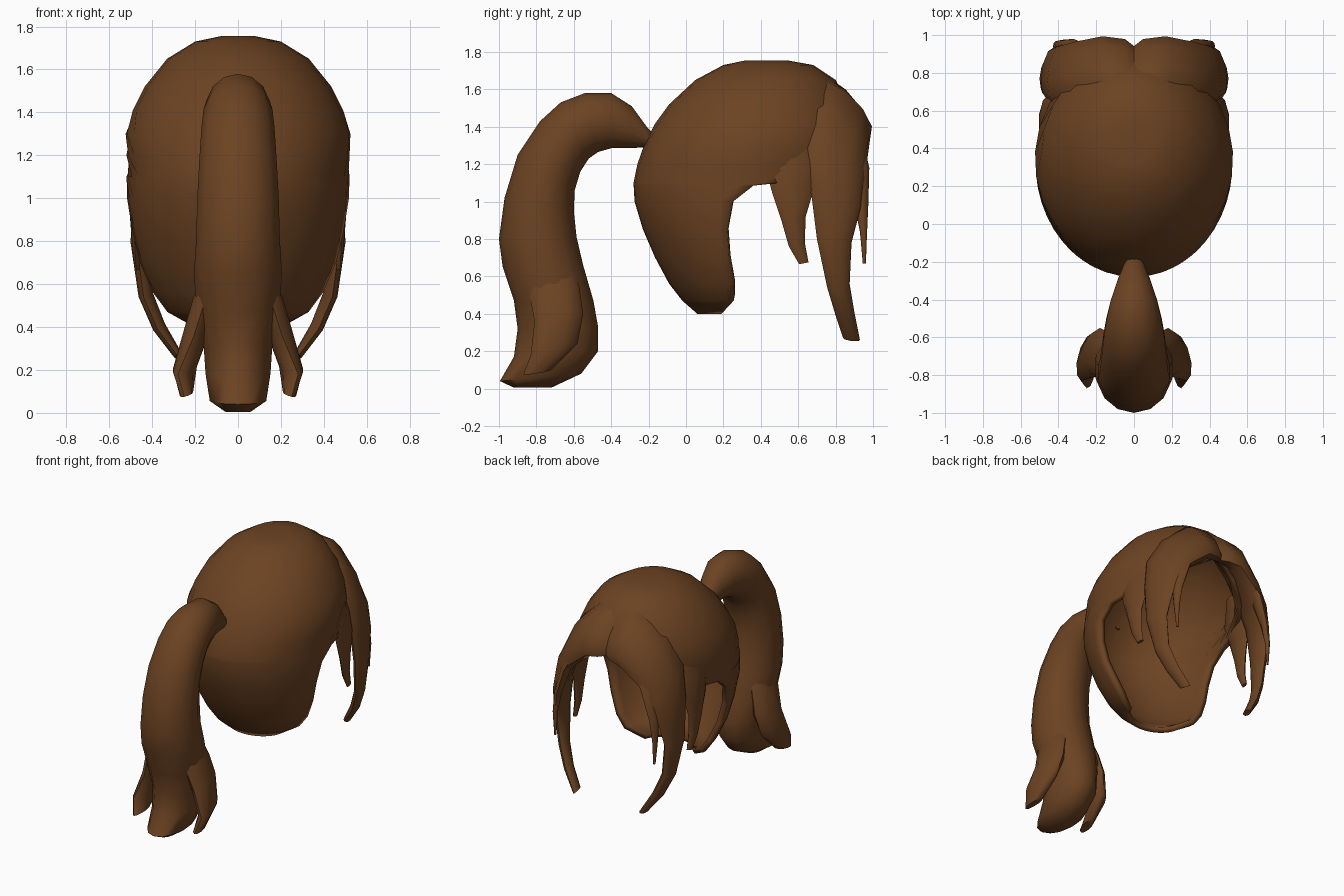
import bpy, bmesh, math
from mathutils import Vector

brown = bpy.data.materials.new("brown_hair")
brown.diffuse_color = (0.15, 0.056, 0.016, 1)


def finish(name, bm):
    me = bpy.data.meshes.new(name)
    bm.to_mesh(me)
    bm.free()
    for p in me.polygons:
        p.use_smooth = True
    ob = bpy.data.objects.new(name, me)
    bpy.context.collection.objects.link(ob)
    me.materials.append(brown)
    bpy.context.view_layer.objects.active = ob
    ob.select_set(True)
    bpy.ops.object.shade_smooth_by_angle(angle=math.radians(60))
    ob.select_set(False)
    return ob


def lock(name, rings, n=10, mirror=False):
    """Loft elliptical rings, each given by two edge points and a half thickness."""
    bm = bmesh.new()
    R = [(Vector(a), Vector(b), t) for a, b, t in rings]
    mids = [(a + b) / 2 for a, b, t in R]
    loops = []
    for i, (a, b, t) in enumerate(R):
        tan = mids[min(i + 1, len(R) - 1)] - mids[max(i - 1, 0)]
        half = (a - b) / 2
        nor = tan.cross(half).normalized() * t
        loops.append([bm.verts.new(mids[i] + half * math.cos(k * math.tau / n)
                                   + nor * math.sin(k * math.tau / n)) for k in range(n)])
    for p, q in zip(loops, loops[1:]):
        for k in range(n):
            bm.faces.new((p[k], p[(k + 1) % n], q[(k + 1) % n], q[k]))
    bm.faces.new(loops[0])
    bm.faces.new(loops[-1])
    bmesh.ops.recalc_face_normals(bm, faces=bm.faces[:])
    ob = finish(name, bm)
    if mirror:
        ob.modifiers.new("mirror", 'MIRROR').use_mirror_merge = False
    return ob


# scalp shell: horizontal rows (z, half width, back y, front y, y where the row stops)
rows = [(1.755, .08, .32, .54, 9), (1.73, .20, .20, .68, 9), (1.65, .33, .05, .80, 9),
        (1.52, .435, -.09, .87, 9), (1.41, .49, -.17, .91, 9), (1.30, .525, -.225, .91, .88),
        (1.20, .52, -.26, .91, .75), (1.10, .52, -.28, .91, .50), (1.085, .52, -.28, .91, .36),
        (1.00, .52, -.275, .90, .25), (.85, .50, -.23, .86, .22), (.70, .465, -.165, .80, .23),
        (.56, .40, -.09, .72, .255), (.47, .33, -.02, .58, .255), (.40, .21, .06, .40, .19)]
bm = bmesh.new()
N = 24
grid = []
for z, w, yb, yf, ye in rows:
    yc, ry = (yb + yf) / 2, (yf - yb) / 2
    te = math.acos(max(-1, min(1, (yc - ye) / ry)))
    ts = [te * (2 * j / N - 1) for j in range(N + 1)]
    grid.append([bm.verts.new((w * math.sin(t), yc - ry * math.cos(t), z)) for t in ts])
for p, q in zip(grid, grid[1:]):
    for j in range(N):
        bm.faces.new((p[j], q[j], q[j + 1], p[j + 1]))
crown = bm.verts.new((0, .43, 1.745))
for j in range(N):
    bm.faces.new((crown, grid[0][j], grid[0][j + 1]))
bmesh.ops.remove_doubles(bm, verts=bm.verts[:], dist=0.0005)
scalp = finish("scalp_hair", bm)
sol = scalp.modifiers.new("thickness", 'SOLIDIFY')
sol.thickness, sol.offset = 0.04, -1

# ponytail: outer (y, z), inner (y, z), half width
tail = [(-.17, 1.36, -.17, 1.30, .03), (-.21, 1.40, -.22, 1.29, .055), (-.29, 1.51, -.31, 1.285, .09),
        (-.40, 1.58, -.40, 1.285, .125), (-.54, 1.58, -.47, 1.265, .15), (-.67, 1.53, -.52, 1.23, .165),
        (-.78, 1.43, -.565, 1.16, .175), (-.90, 1.25, -.595, 1.06, .185), (-.97, 1.02, -.60, .95, .195),
        (-1.0, .80, -.585, .81, .20), (-.98, .65, -.55, .66, .21), (-.92, .47, -.495, .47, .20),
        (-.90, .32, -.47, .33, .165), (-.92, .17, -.47, .20, .155), (-.995, .04, -.56, .08, .135),
        (-.92, .005, -.72, .005, .06)]
lock("ponytail", [((0, a, b), (0, c, d), w) for a, b, c, d, w in tail], n=14)

# side prongs at the end of the ponytail, roots sunk into it
lock("ponytail_prong", [
    ((.08, -.82, .72), (.08, -.62, .72), .05), ((.155, -.84, .52), (.145, -.57, .54), .06),
    ((.205, -.81, .36), (.18, -.55, .40), .06),
    ((.28, -.83, .18), (.215, -.58, .24), .05), ((.25, -.87, .075), (.23, -.72, .10), .03)], mirror=True)

# parted fringe sweeping out to a long lock on each side
lock("fringe_lock", [
    ((-.01, .70, 1.65), (-.01, .93, 1.36), .045), ((.05, .71, 1.66), (.05, .97, 1.35), .075),
    ((.15, .70, 1.63), (.14, .985, 1.34), .095), ((.31, .65, 1.49), (.28, .97, 1.23), .085),
    ((.42, .63, 1.30), (.375, .955, 1.12), .065), ((.465, .665, 1.08), (.425, .935, .97), .045),
    ((.475, .70, .80), (.445, .885, .78), .038), ((.44, .755, .54), (.42, .875, .56), .033),
    ((.375, .80, .39), (.36, .90, .41), .03), ((.285, .84, .27), (.27, .93, .26), .02)], mirror=True)

# thin strand in front of the long lock
lock("thin_strand", [
    ((.26, .85, 1.38), (.22, .94, 1.36), .02), ((.36, .86, 1.18), (.32, .98, 1.18), .035),
    ((.41, .90, .99), (.38, .975, .99), .026), ((.42, .93, .84), (.40, .968, .84), .018),
    ((.41, .945, .67), (.405, .962, .67), .007)], n=8, mirror=True)

# short lock beside the ear
lock("side_lock", [
    ((.42, .50, 1.38), (.39, .66, 1.38), .02), ((.465, .42, 1.20), (.43, .69, 1.20), .035),
    ((.485, .46, 1.05), (.455, .685, 1.07), .032),
    ((.485, .51, .90), (.47, .64, .92), .026), ((.48, .55, .76), (.465, .635, .78), .02),
    ((.475, .605, .665), (.465, .655, .675), .012)], n=8, mirror=True)
